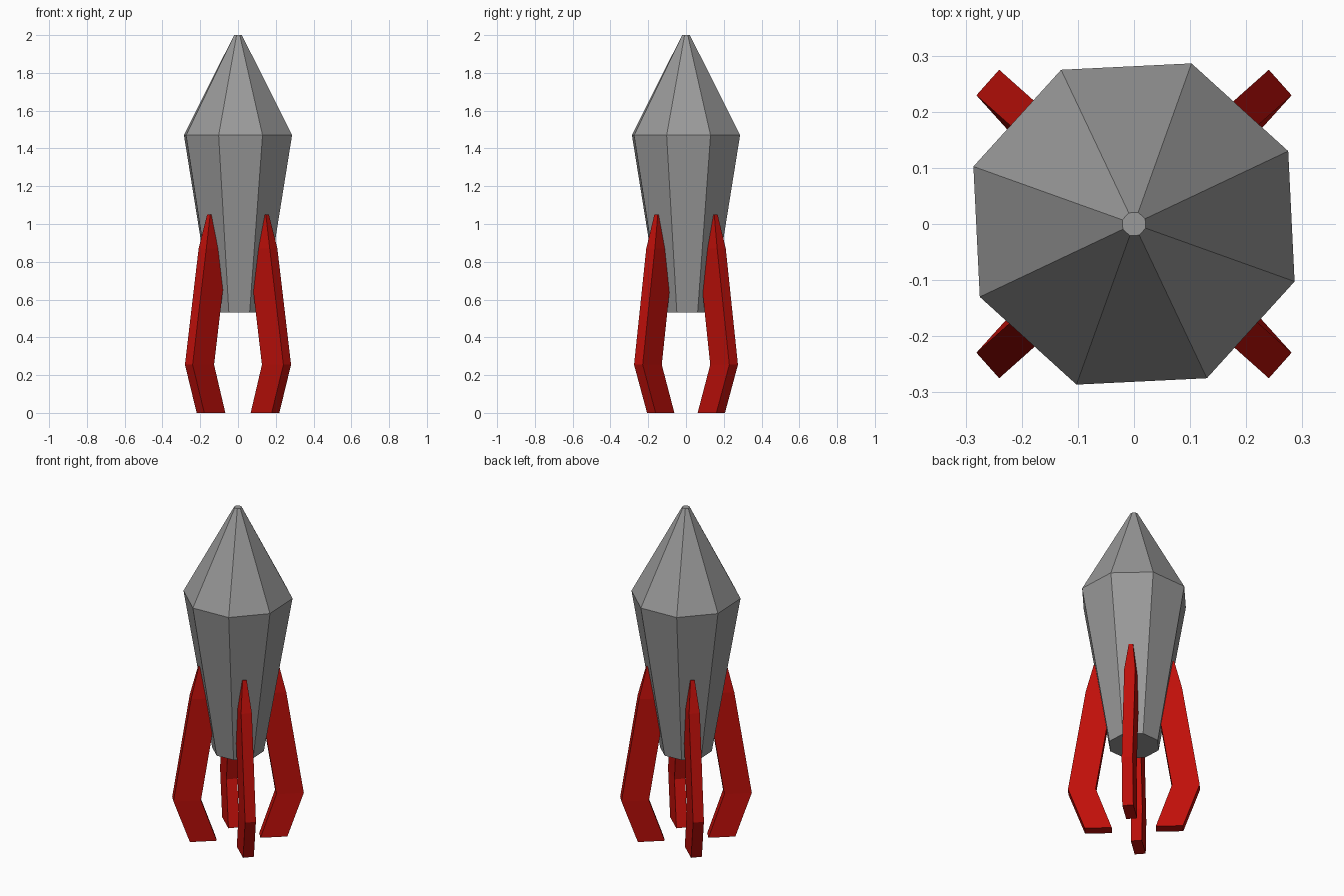
import bpy, bmesh
from math import cos, sin, radians, pi

if "Cube" in bpy.data.objects:
    bpy.data.objects.remove(bpy.data.objects["Cube"])


def loft(name, rings, color):
    """Skin equal-sized rings of points, cap both ends and paint."""
    bm = bmesh.new()
    vs = [[bm.verts.new(p) for p in ring] for ring in rings]
    n = len(rings[0])
    for a, b in zip(vs, vs[1:]):
        for i in range(n):
            j = (i + 1) % n
            bm.faces.new((a[i], a[j], b[j], b[i]))
    bm.faces.new(vs[0][::-1])
    bm.faces.new(vs[-1])
    bmesh.ops.recalc_face_normals(bm, faces=bm.faces)
    mesh = bpy.data.meshes.new(name)
    bm.to_mesh(mesh)
    bm.free()
    obj = bpy.data.objects.new(name, mesh)
    bpy.context.collection.objects.link(obj)
    mat = bpy.data.materials.new(name + "_paint")
    mat.diffuse_color = color
    mat.use_nodes = True
    mat.node_tree.nodes["Principled BSDF"].inputs["Base Color"].default_value = mat.diffuse_color
    mesh.materials.append(mat)
    return obj


# Eight-sided dark grey hull: (radius, height)
start = radians(25.3)
loft("rocket_hull", [
    [(r * cos(start + k * pi / 4), r * sin(start + k * pi / 4), z) for k in range(8)]
    for r, z in [(0.144, 0.532), (0.304, 1.47), (0.022, 2.0)]],
    (0.32, 0.32, 0.32, 1))

# Red fin leg cross-sections: (inner, outer, half thickness, sideways shift, height)
angle = radians(41.7)
dx, dy = cos(angle), sin(angle)


def fin_ring(inner, outer, t, shift, z):
    corners = [(inner, -t), (outer, -t), (outer, t), (inner, t)]
    return [(s * dx - (o + shift) * dy, 0.02 + s * dy + (o + shift) * dx, z)
            for s, o in corners]


fins = loft("fin_legs", [fin_ring(*f) for f in [
    (0.108, 0.257, 0.0305, -0.01, 0.0),
    (0.197, 0.349, 0.0305, 0, 0.255),
    (0.100, 0.252, 0.0305, 0, 0.87),
    (0.148, 0.208, 0.012, 0, 1.05)]],
    (0.53, 0.005, 0.003, 1))

# Mirror to all four corners
mirror = fins.modifiers.new("four_corners", 'MIRROR')
mirror.use_axis = (True, True, False)
mirror.use_mirror_merge = False
